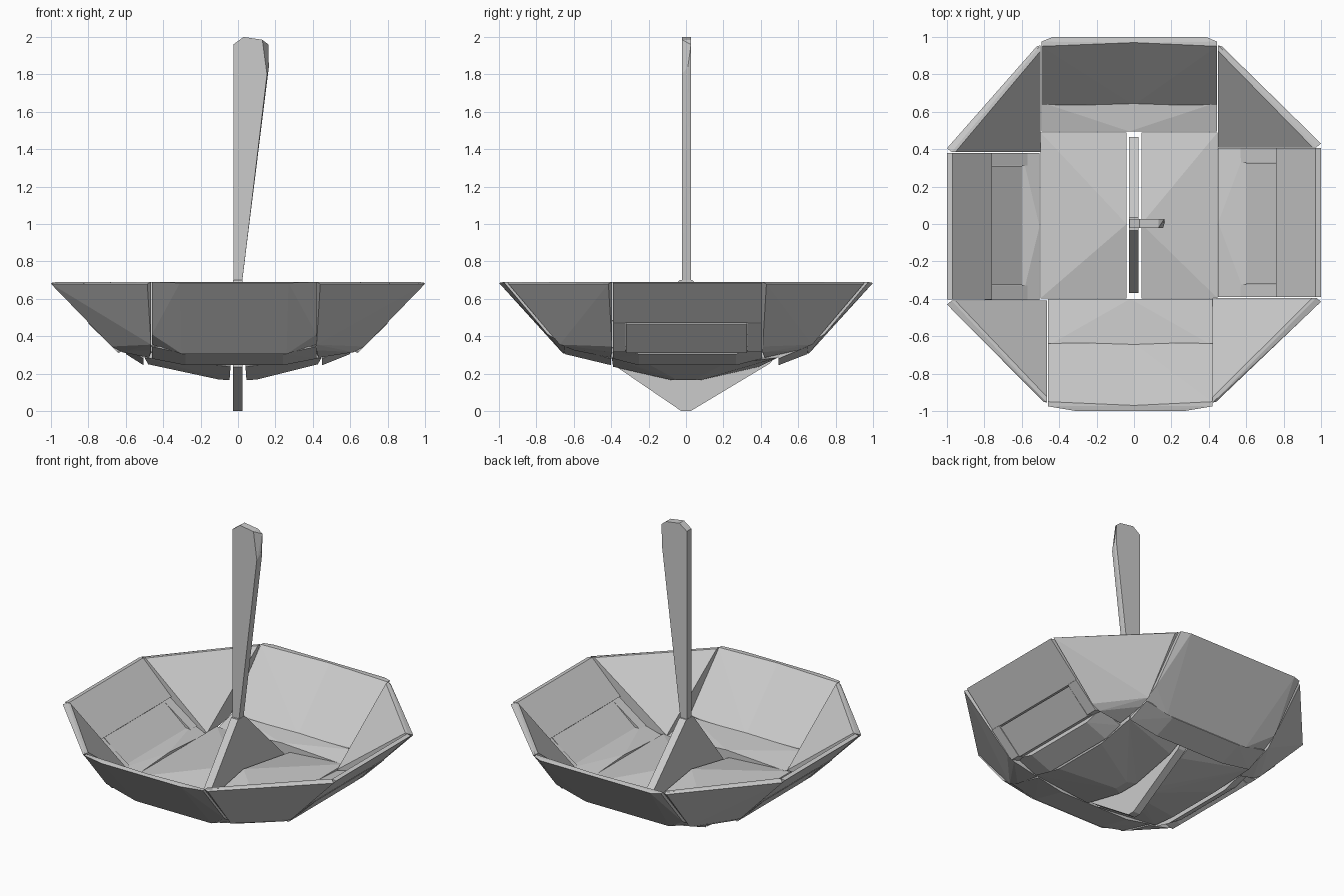
import bpy, bmesh
from math import pi
from mathutils import Vector, Matrix

if "Cube" in bpy.data.objects:
    bpy.data.objects.remove(bpy.data.objects["Cube"])


def hull(name, pts, turn=0.0):
    """Convex flat-faced solid around the points, turned about z."""
    bm = bmesh.new()
    rot = Matrix.Rotation(turn, 3, 'Z')
    for p in pts:
        bm.verts.new(rot @ Vector(p))
    res = bmesh.ops.convex_hull(bm, input=bm.verts[:])
    junk = {g for g in res["geom_interior"] + res["geom_unused"]
            if isinstance(g, bmesh.types.BMVert)}
    bmesh.ops.delete(bm, geom=list(junk), context='VERTS')
    bmesh.ops.dissolve_limit(bm, angle_limit=0.01, verts=bm.verts[:], edges=bm.edges[:])
    bmesh.ops.recalc_face_normals(bm, faces=bm.faces[:])
    mesh = bpy.data.meshes.new(name)
    bm.to_mesh(mesh)
    bm.free()
    ob = bpy.data.objects.new(name, mesh)
    bpy.context.collection.objects.link(ob)
    return ob


def slab(name, u0, u1, section, turn):
    """Cross-section (outward, z) swept along the wall from u0 to u1."""
    return hull(name, [(d, u, z) for d, z in section for u in (u0, u1)], turn)


def strip(name, u0, u1, d0, d1, turn):
    """Shallow curved ring piece between the wall foot and the floor."""
    m = (u0 + u1) / 2
    pts = []
    for u in (u0, u1):
        pts += [(d1, u, 0.345), (d0, u, 0.305), (d0, u, 0.28)]
    for u in (m - 0.26, m + 0.26):
        pts += [(d1, u, 0.305), (d0, u, 0.245)]
    pts += [(d0, m, 0.33)]
    return hull(name, pts, turn)


FRONT, RIGHT, BACK, LEFT = -pi / 2, 0, pi / 2, pi

# front and back walls: two halves each, lower outer corners cut away
for side, turn, u0, u1, d0, cut in (("front", FRONT, -0.46, 0.42, 0.40, 0.15),
                                    ("back", BACK, -0.445, 0.495, 0.495, 0.06)):
    for half, u, s in (("a", u0, 1), ("b", u1, -1)):
        pts = [(0.975, u, 0.69), (0.95, u, 0.69), (0.74, u, 0.41), (0.64, u, 0.355),
               (1.0, u + s * cut, 0.685), (0.655, u + s * 0.16, 0.305),
               (0.97, u + s * 0.16, 0.69), (0.635, u + s * 0.15, 0.335)]
        pts += [(1.0, 0, 0.685), (0.655, 0, 0.305), (0.97, 0, 0.69), (0.635, 0, 0.335)]
        hull(side + "_wall_" + half, pts, turn)
    strip(side + "_foot", u0, u1, d0, 0.65, turn)

# side walls: upper panel, lower panel between two end blocks, foot strip
upper = [(1.0, 0.685), (0.97, 0.69), (0.76, 0.485), (0.795, 0.47)]
lower = [(0.79, 0.462), (0.765, 0.48), (0.59, 0.335), (0.64, 0.31)]
block = [(0.80, 0.468), (0.785, 0.49), (0.57, 0.34), (0.645, 0.315)]
for side, turn, u0, u1, d0 in (("right", RIGHT, -0.39, 0.405, 0.45),
                               ("left", LEFT, -0.38, 0.405, 0.505)):
    slab(side + "_upper_wall", u0, u1, upper, turn)
    slab(side + "_lower_wall", u0 + 0.07, u1 - 0.08, lower, turn)
    slab(side + "_end_block_a", u0, u0 + 0.067, block, turn)
    slab(side + "_end_block_b", u1 - 0.077, u1, block, turn)
    strip(side + "_foot", u0, u1, d0, 0.60, turn)

# four corner panels, thicker toward the floor
for name, sx, sy, ix, iy in (("front_right", 1, -1, 0.42, 0.395),
                             ("front_left", -1, -1, 0.465, 0.41),
                             ("back_right", 1, 1, 0.45, 0.41),
                             ("back_left", -1, 1, 0.50, 0.385)):
    outer = [(1.0, iy + 0.02, 0.68), (0.975, iy, 0.69), (ix, 0.955, 0.69),
             (ix + 0.02, 0.95, 0.68), (0.955, iy, 0.69), (ix, 0.925, 0.69),
             (0.675, iy, 0.345), (ix, 0.675, 0.355), (0.62, iy, 0.315),
             (ix, 0.60, 0.325), (ix + 0.01, iy + 0.01, 0.285), (ix, iy, 0.31)]
    hull(name + "_corner", [(sx * x, sy * y, z) for x, y, z in outer])

# two floor plates with a slot between them, slightly raised at the middle
for name, s, w in (("right", 1, 0.447), ("left", -1, 0.50)):
    pts = [(0.04, 0, 0.36)]
    for y, e in ((-1, 0.397), (1, 0.49)):
        pts += [(w, y * e, 0.315), (0.04, y * e, 0.285), (w, y * e, 0.285),
                (0.04, y * 0.39, 0.237), (0.045, y * 0.08, 0.166),
                (0.10, y * 0.05, 0.168), (w - 0.02, y * 0.20, 0.25)]
    hull(name + "_floor", [(s * x, y, z) for x, y, z in pts])

# diamond fin standing in the slot
fin = [(-0.025, 0), (0.025, 0), (0.45, 0.255), (0.465, 0.275), (0.035, 0.70),
       (-0.035, 0.70), (-0.37, 0.275), (-0.37, 0.235)]
hull("fin", [(x, y, z) for y, z in fin for x in (-0.027, 0.025)])

# widening upright blade with a chamfered tip
blade = [(-0.025, 0.69), (0.022, 0.69), (0.16, 1.82), (0.13, 1.985),
         (0.03, 2.0), (-0.025, 1.96)]
pts = [(x, y, z) for x, z in blade for y in (-0.022, 0.027)]
pts.remove((0.16, -0.022, 1.82))
pts += [(0.162, 0.027, 1.96), (0.165, 0.01, 1.84), (0.155, -0.022, 1.80)]
hull("blade", pts)
